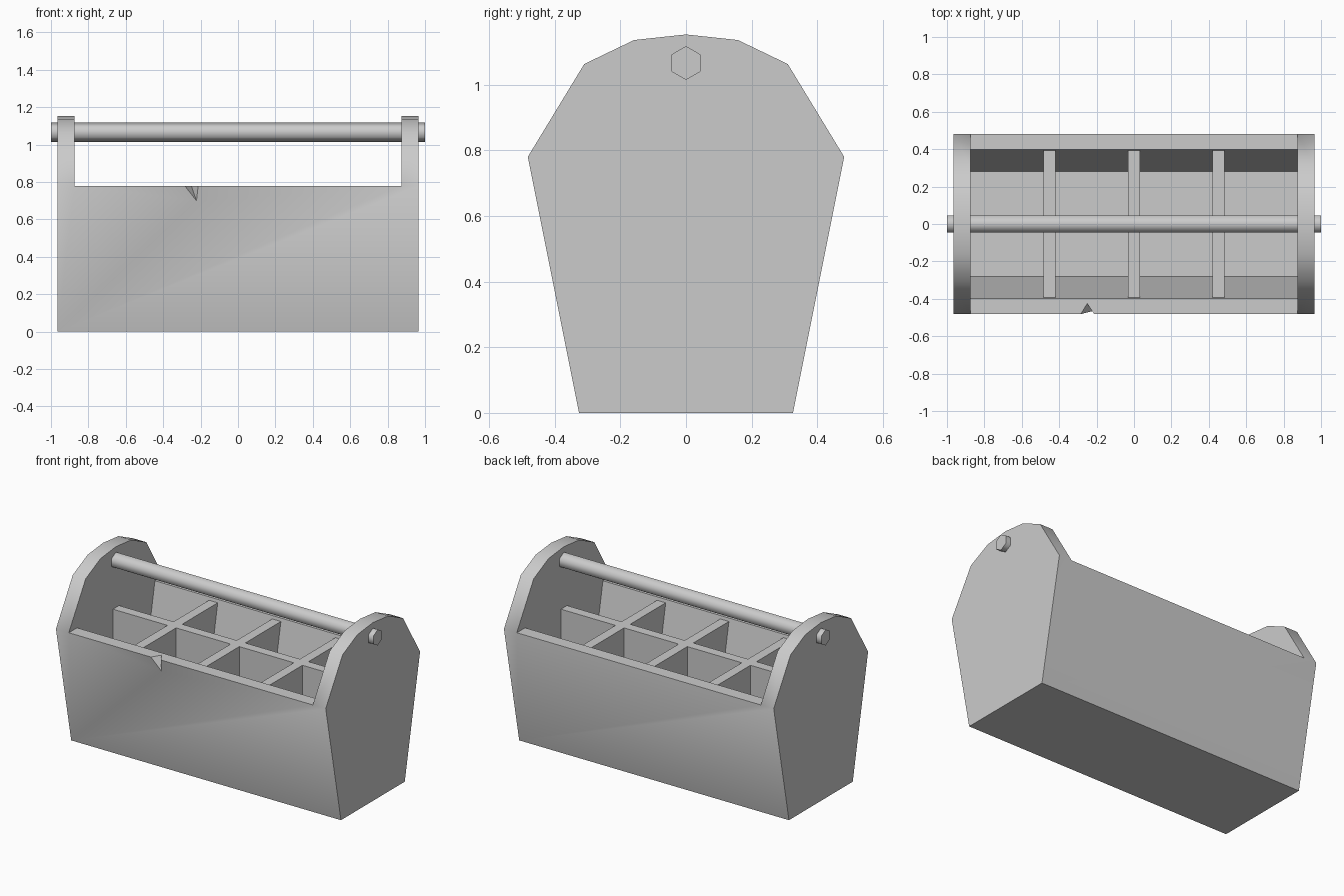
import bpy, bmesh, math
from mathutils import Vector

cube = bpy.data.objects.get("Cube")
if cube:
    bpy.data.objects.remove(cube)

grey = bpy.data.materials.new("plain_grey")
grey.use_nodes = True
COLOUR = (0.6, 0.6, 0.6, 1)
grey.diffuse_color = COLOUR
grey.node_tree.nodes["Principled BSDF"].inputs["Base Color"].default_value = COLOUR


def add_object(name, bm):
    bmesh.ops.recalc_face_normals(bm, faces=bm.faces)
    mesh = bpy.data.meshes.new(name)
    bm.to_mesh(mesh)
    bm.free()
    mesh.materials.append(grey)
    obj = bpy.data.objects.new(name, mesh)
    bpy.context.collection.objects.link(obj)
    return obj


def prism(name, half_profile, x0, x1):
    """Extrude a (y, z) profile, mirrored across y = 0, from x0 to x1."""
    mirrored = [(-y, z) for y, z in reversed(half_profile) if y > 0]
    bm = bmesh.new()
    face = bm.faces.new([bm.verts.new((x0, y, z)) for y, z in half_profile + mirrored])
    moved = bmesh.ops.extrude_face_region(bm, geom=[face])["geom"]
    verts = [v for v in moved if isinstance(v, bmesh.types.BMVert)]
    bmesh.ops.translate(bm, verts=verts, vec=(x1 - x0, 0, 0))
    # the source face stays behind as the near cap
    return add_object(name, bm)


def activate(obj):
    bpy.ops.object.select_all(action="DESELECT")
    obj.select_set(True)
    bpy.context.view_layer.objects.active = obj


def carve(obj, cutter):
    mod = obj.modifiers.new("carve", "BOOLEAN")
    mod.operation = "DIFFERENCE"
    mod.solver = "EXACT"
    mod.object = cutter
    activate(obj)
    bpy.ops.object.modifier_apply(modifier=mod.name)
    bpy.data.objects.remove(cutter)


def smooth(obj, degrees):
    activate(obj)
    bpy.ops.object.shade_smooth_by_angle(angle=math.radians(degrees))


RIM, FLOOR, INNER_X = 0.78, 0.18, 0.873

# Tapered box with rounded end panels, hollowed out between them
body = prism("box_body", [(0.326, 0), (0.482, RIM), (0.31, 1.063), (0.158, 1.136),
                          (0, 1.153)], -0.965, 0.965)
carve(body, prism("hollow", [(0.28, FLOOR), (0.398, RIM), (0.7, RIM), (0.7, 1.4)],
                  -INNER_X, INNER_X))

# Chip broken out of the front rim
left, right = Vector((-0.285, -0.482, RIM)), Vector((-0.213, -0.482, RIM))
back, tip = Vector((-0.25, -0.425, RIM)), Vector((-0.222, -0.466, 0.70))
along = (back - tip) * 0.4
bm = bmesh.new()
for end in (back + along, tip - along):
    for side in (Vector(), (left - back) * 2, (right - back) * 2):
        bm.verts.new(end + side)
bmesh.ops.convex_hull(bm, input=bm.verts)
carve(body, add_object("chip", bm))
smooth(body, 50)

# Cross dividers and the long divider, ends buried in the walls
TOP = 0.76
for label, x in (("right", -0.452), ("middle", 0), ("left", 0.452)):
    prism(label + "_cross_divider", [(0.29, FLOOR - 0.01), (0.404, TOP)],
          x - 0.031, x + 0.031)
prism("long_divider", [(0.031, FLOOR - 0.01), (0.031, TOP)], -INNER_X - 0.01, INNER_X + 0.01)

# Six-sided carrying rod through both end panels
rod_profile = [(0.0515 * math.sin(math.radians(a)), 1.066 - 0.0515 * math.cos(math.radians(a)))
               for a in (0, 60, 120)] + [(0, 1.066 + 0.0515)]
smooth(prism("handle_rod", rod_profile, -1, 1), 65)
